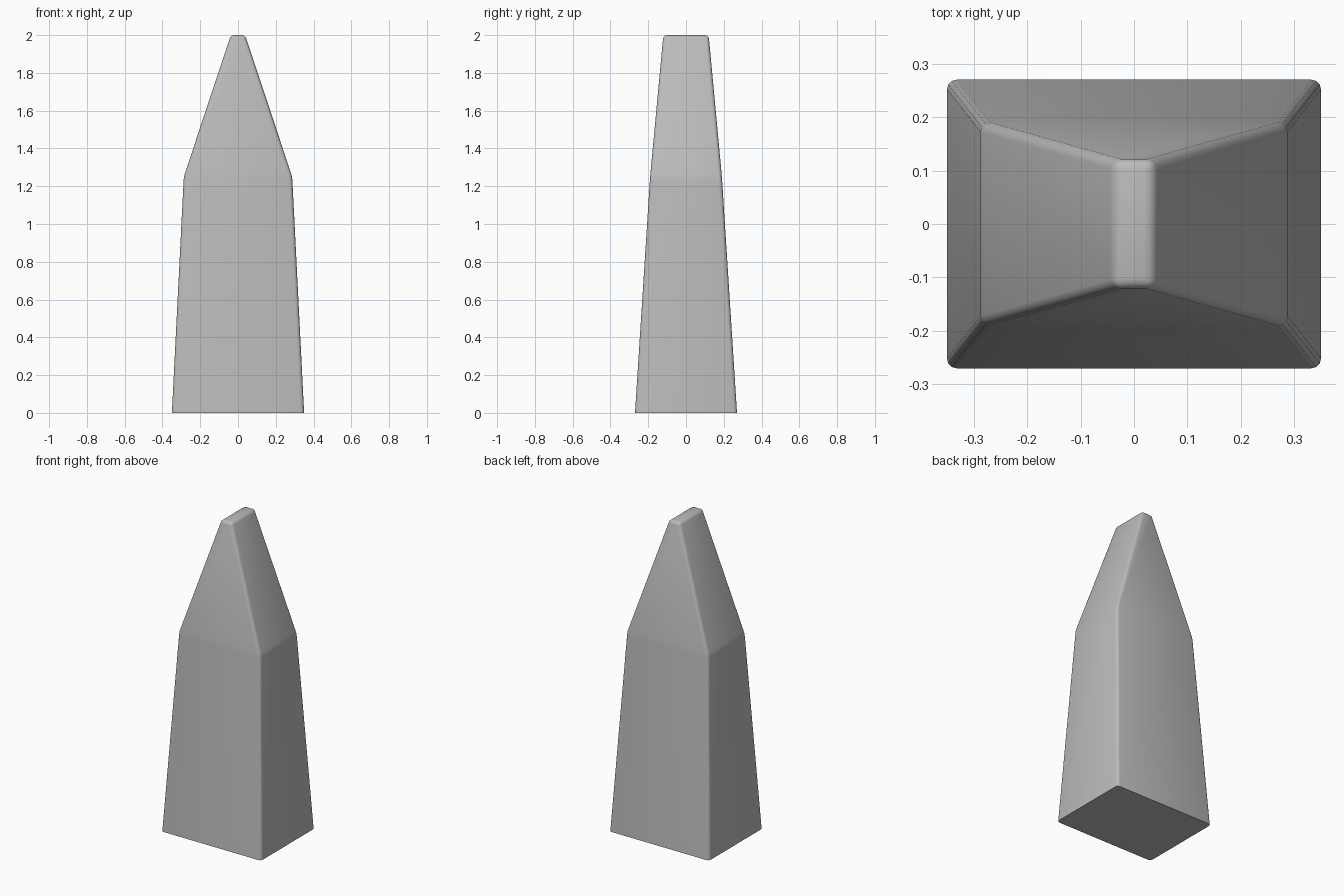
import bpy
import bmesh
import math

cube = bpy.data.objects.get("Cube")
if cube:
    bpy.data.objects.remove(cube, do_unlink=True)

# Plain grey stone
stone = bpy.data.materials.new("stone_grey")
stone.use_nodes = True
grey = (0.5, 0.5, 0.5, 1)
stone.diffuse_color = grey
stone.node_tree.nodes["Principled BSDF"].inputs["Base Color"].default_value = grey

# Tapered body: height, half width, half depth of each ring
rings = [(0, 0.35, 0.27), (1.25, 0.287, 0.19), (2, 0.038, 0.12)]
corners = [(-1, -1), (1, -1), (1, 1), (-1, 1)]

bm = bmesh.new()
loops = [[bm.verts.new((sx * w, sy * d, z)) for sx, sy in corners]
         for z, w, d in rings]
for low, high in zip(loops, loops[1:]):
    for i in range(4):
        j = (i + 1) % 4
        bm.faces.new((low[i], low[j], high[j], high[i]))
bm.faces.new(loops[0][::-1])
bm.faces.new(loops[-1])

# Round every edge except the ground outline
edges = [e for e in bm.edges if max(v.co.z for v in e.verts) > 0.01]
bmesh.ops.bevel(bm, geom=edges, offset=0.018, offset_type='OFFSET',
                segments=3, profile=0.5, affect='EDGES', clamp_overlap=True)
bmesh.ops.recalc_face_normals(bm, faces=bm.faces)

mesh = bpy.data.meshes.new("stone_pillar")
bm.to_mesh(mesh)
bm.free()
mesh.materials.append(stone)
pillar = bpy.data.objects.new("stone_pillar", mesh)
bpy.context.collection.objects.link(pillar)

# Smooth the rounded edges, keep the base crisp
bpy.ops.object.select_all(action='DESELECT')
pillar.select_set(True)
bpy.context.view_layer.objects.active = pillar
bpy.ops.object.shade_smooth_by_angle(angle=math.radians(35))
